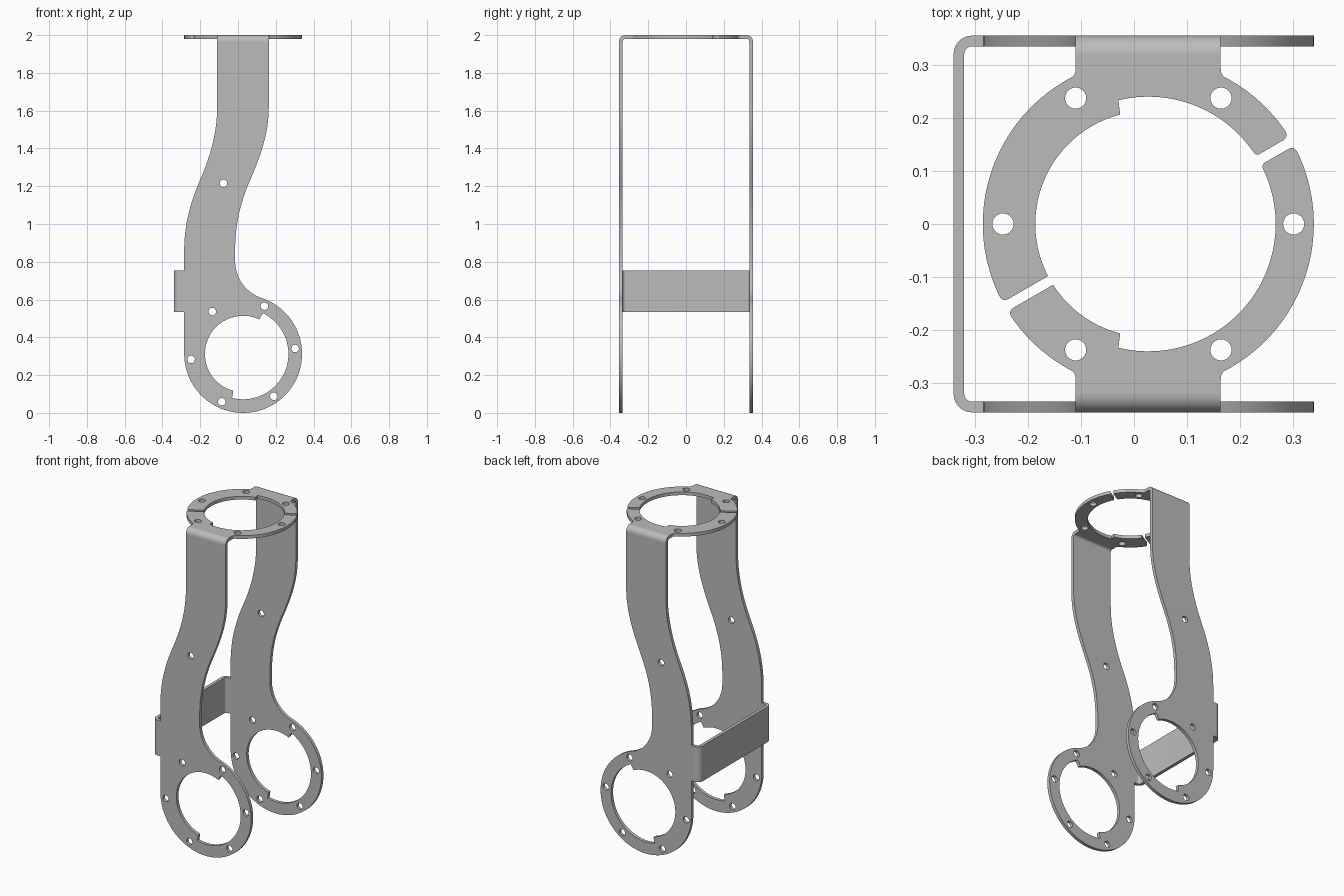
import bpy, bmesh
from math import sin, cos, asin, radians, degrees, ceil
from mathutils import Matrix, Vector

if "Cube" in bpy.data.objects:
    bpy.data.objects.remove(bpy.data.objects["Cube"])

steel = bpy.data.materials.new("grey steel")
grey = (0.5, 0.5, 0.5, 1)
steel.diffuse_color = grey
steel.use_nodes = True
steel.node_tree.nodes["Principled BSDF"].inputs["Base Color"].default_value = grey

T = 0.02                  # sheet thickness
BEND = 0.035              # outer bend radius
SIDE = 0.355              # outer face of the side plates
CX, R = 0.027, 0.312      # ring centre and outer radius
BIG = 0.24                # wide bore radius
LEFT, RIGHT = -0.11, 0.163  # upper arm edges


def arc(cx, cy, r, a0, a1, step=4):
    n = max(2, ceil(abs(a1 - a0) / step))
    angles = [radians(a0 + (a1 - a0) * i / n) for i in range(n + 1)]
    return [(cx + r * cos(a), cy + r * sin(a)) for a in angles]


def bezier(p0, p1, p2, p3, n=12):
    a, b, c, d = map(Vector, (p0, p1, p2, p3))
    out = []
    for i in range(n + 1):
        t = i / n
        s = 1 - t
        out.append(tuple(a * s**3 + b * 3 * s * s * t + c * 3 * s * t * t + d * t**3))
    return out


def rounded(prev, corner, nxt, r, n=5):
    """Soften one corner between its neighbouring points."""
    c = Vector(corner)
    a = c + (Vector(prev) - c).normalized() * r
    b = c + (Vector(nxt) - c).normalized() * r
    return bezier(a, a.lerp(c, 0.6), b.lerp(c, 0.6), b, n)


def sheet(name, loops, depth, matrix):
    """Fill closed outlines (holes included), give depth and place."""
    curve = bpy.data.curves.new(name, 'CURVE')
    curve.dimensions = '2D'
    curve.fill_mode = 'BOTH'
    curve.extrude = depth / 2
    for loop in loops:
        spline = curve.splines.new('POLY')
        spline.points.add(len(loop) - 1)
        for point, (x, y) in zip(spline.points, loop):
            point.co = (x, y, 0, 1)
        spline.use_cyclic_u = True
    helper = bpy.data.objects.new(name + " outline", curve)
    bpy.context.collection.objects.link(helper)
    graph = bpy.context.evaluated_depsgraph_get()
    mesh = bpy.data.meshes.new_from_object(helper.evaluated_get(graph))
    bpy.data.objects.remove(helper)
    bm = bmesh.new()
    bm.from_mesh(mesh)
    bmesh.ops.remove_doubles(bm, verts=bm.verts, dist=0.0002)
    bm.transform(matrix)
    bmesh.ops.recalc_face_normals(bm, faces=bm.faces)
    bm.to_mesh(mesh)
    bm.free()
    mesh.materials.clear()
    mesh.materials.append(steel)
    obj = bpy.data.objects.new(name, mesh)
    bpy.context.collection.objects.link(obj)
    bpy.ops.object.select_all(action='DESELECT')
    obj.select_set(True)
    bpy.context.view_layer.objects.active = obj
    bpy.ops.object.shade_smooth_by_angle(angle=radians(30))
    return obj


def hole(x, y, r=0.02):
    return arc(x, y, r, 0, 345, 15)


def bolt_holes(cy, radius, angles):
    return [hole(CX + radius * cos(radians(a)), cy + radius * sin(radians(a))) for a in angles]


# Side plates: lower ring, curved arm and strap tab in one outline
CZ = R
ARM_X, FILLET = -0.015, 0.206
top = 2 - BEND
outline = arc(CX, CZ, R, 180, 431.5)
outline += arc(ARM_X + FILLET, 0.803, FILLET, 251.5, 180)
outline += bezier((ARM_X, 0.86), (ARM_X, 0.98), (0.005, 1.09), (0.055, 1.21))
outline += bezier((0.055, 1.21), (0.115, 1.35), (RIGHT, 1.47), (RIGHT, 1.62))[1:]
outline += [(RIGHT, top), (LEFT, top)]
outline += bezier((LEFT, 1.62), (LEFT, 1.49), (-0.145, 1.36), (-0.2, 1.235))
outline += bezier((-0.2, 1.235), (-0.255, 1.11), (-0.285, 0.99), (-0.285, 0.86))[1:]
outline += [(-0.285, 0.755), (-0.305, 0.755), (-0.305, 0.535), (-0.285, 0.535)]
bore = arc(CX, CZ, 0.202, 65, 255) + arc(CX, CZ, BIG, 256, 424)
holes = bolt_holes(CZ, 0.277, range(6, 366, 60)) + [hole(-0.077, 1.215)]
upright = Matrix(((1, 0, 0), (0, 0, -1), (0, 1, 0))).to_4x4()
for name, side in (("front", -1), ("back", 1)):
    place = Matrix.Translation((0, side * (SIDE - T / 2), 0)) @ upright
    sheet(name + "_side_plate", [outline, bore] + holes, T, place)

# Bent corners joining the side plates to the top ring halves
across = Matrix(((0, 0, 1), (1, 0, 0), (0, 1, 0))).to_4x4()
flat_y = SIDE - BEND
for name, side in (("front", -1), ("back", 1)):
    profile = arc(flat_y, top, BEND, 0, 90, 10) + arc(flat_y, top, BEND - T, 90, 0, 10)
    profile = [(side * y, z) for y, z in profile]
    place = Matrix.Translation(((LEFT + RIGHT) / 2, 0, 0)) @ across
    sheet(name + "_top_bend", [profile], RIGHT - LEFT, place)

# Top ring, split in two halves by slanted slits
SMALL = 0.213


def slit(r):
    return degrees(asin(0.0095 / r))


for name, side, start, step_angle in (("front", -1, 210, 256), ("back", 1, 30, 104)):
    end = start + 180
    mid = 270 if side < 0 else 90
    first = arc(CX, 0, R, start + slit(R), mid - 26)
    last = arc(CX, 0, R, mid + 26, end - slit(R))
    tab = [(LEFT, side * flat_y), (RIGHT, side * flat_y)]
    if side > 0:
        tab.reverse()
    r_end, r_start = (BIG, SMALL) if side < 0 else (SMALL, BIG)
    inner = arc(CX, 0, r_end, end - slit(r_end), step_angle + 0.4)
    inner += arc(CX, 0, r_start, step_angle - 0.4, start + slit(r_start))
    loop = rounded(inner[-1], first[0], first[1], 0.013) + first[1:-1]
    loop += rounded(first[-2], first[-1], tab[0], 0.01) + tab
    loop += rounded(tab[1], last[0], last[1], 0.01) + last[1:-1]
    loop += rounded(last[-2], last[-1], inner[0], 0.013)
    if side < 0:
        loop += rounded(last[-1], inner[0], inner[1], 0.008) + inner[1:]
    else:
        loop += inner[:-1] + rounded(inner[-2], inner[-1], first[0], 0.008)
    angles = (240, 300, 360) if side < 0 else (60, 120, 180)
    sheet(name + "_top_ring", [loop] + bolt_holes(0, 0.274, angles), T,
          Matrix.Translation((0, 0, 2 - T / 2)))

# Cross strap tying both side plates together
bx = -0.305
strap = arc(bx, -flat_y, BEND, 270, 180, 10) + arc(bx, flat_y, BEND, 180, 90, 10)
strap += arc(bx, flat_y, BEND - T, 90, 180, 10) + arc(bx, -flat_y, BEND - T, 180, 270, 10)
sheet("cross_strap", [strap], 0.22, Matrix.Translation((0, 0, 0.645)))
